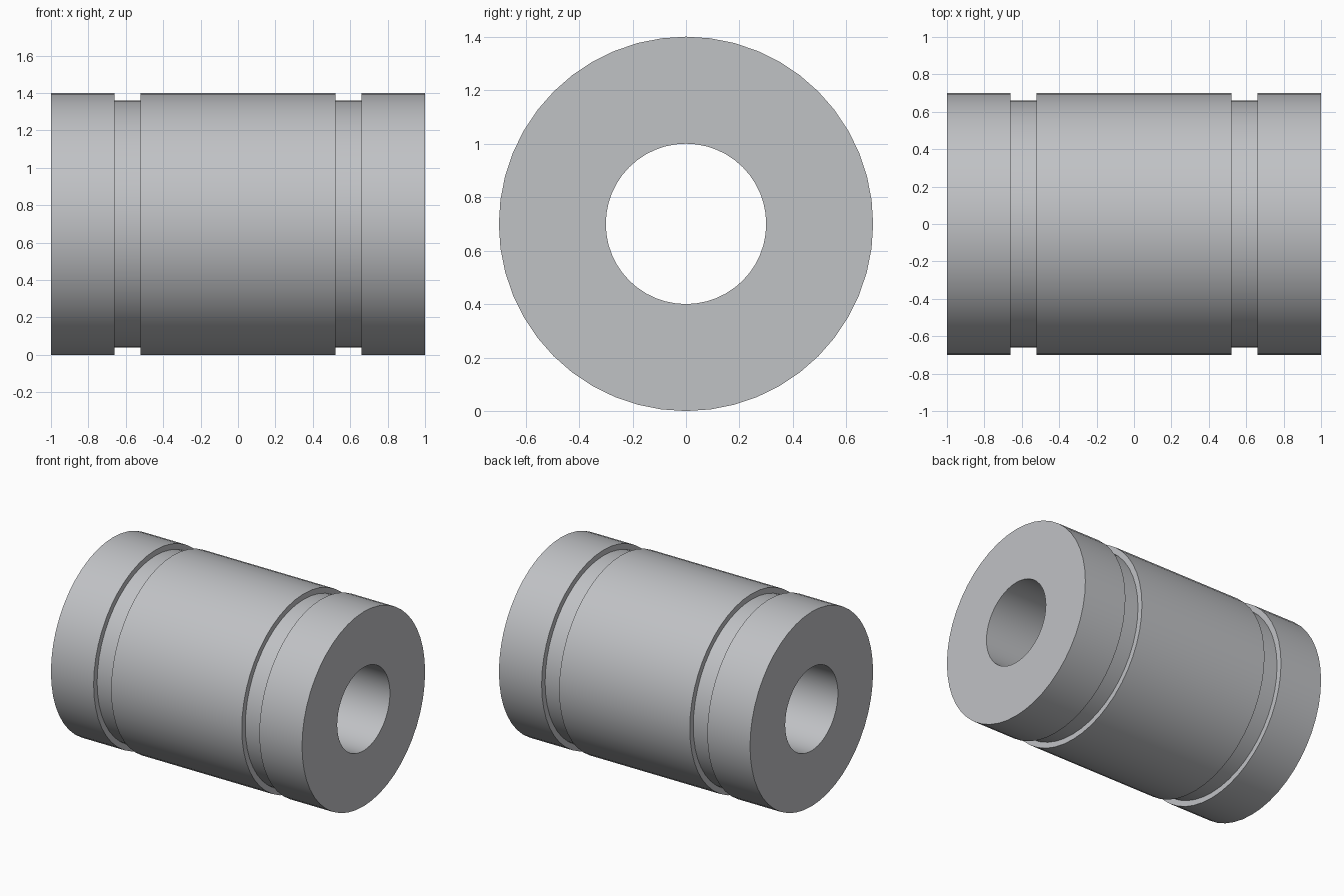
import bpy, bmesh, math
from mathutils import Vector

cube = bpy.data.objects.get("Cube")
if cube:
    bpy.data.objects.remove(cube, do_unlink=True)

OUTER, GROOVE, BORE = 0.70, 0.66, 0.30
SEGMENTS = 48

# Satin grey metal
metal = bpy.data.materials.new("grey metal")
metal.use_nodes = True
colour = (0.53, 0.54, 0.56, 1.0)
metal.diffuse_color = colour
metal.node_tree.nodes["Principled BSDF"].inputs["Base Color"].default_value = colour

# Closed half section (x, radius): bore, end face, end band, groove, middle
half = [(1.0, BORE), (1.0, OUTER), (0.66, OUTER),
        (0.66, GROOVE), (0.52, GROOVE), (0.52, OUTER)]
section = half + [(-x, r) for x, r in reversed(half)]

# Revolve the section around the x axis
bm = bmesh.new()
verts = [bm.verts.new((x, 0, r)) for x, r in section]
edges = [bm.edges.new((verts[i - 1], verts[i])) for i in range(len(verts))]
bmesh.ops.spin(bm, geom=verts + edges, cent=(0, 0, 0), axis=(1, 0, 0),
               angle=math.tau, steps=SEGMENTS, use_merge=True)
bmesh.ops.remove_doubles(bm, verts=bm.verts, dist=0.0001)
bmesh.ops.recalc_face_normals(bm, faces=bm.faces)
bmesh.ops.translate(bm, verts=bm.verts, vec=Vector((0, 0, OUTER)))

mesh = bpy.data.meshes.new("grooved_bushing")
bm.to_mesh(mesh)
bm.free()
mesh.materials.append(metal)
bushing = bpy.data.objects.new("grooved_bushing", mesh)
bpy.context.collection.objects.link(bushing)

# Smooth round walls, crisp rims
bpy.ops.object.select_all(action="DESELECT")
bushing.select_set(True)
bpy.context.view_layer.objects.active = bushing
bpy.ops.object.shade_smooth_by_angle(angle=math.radians(30))
